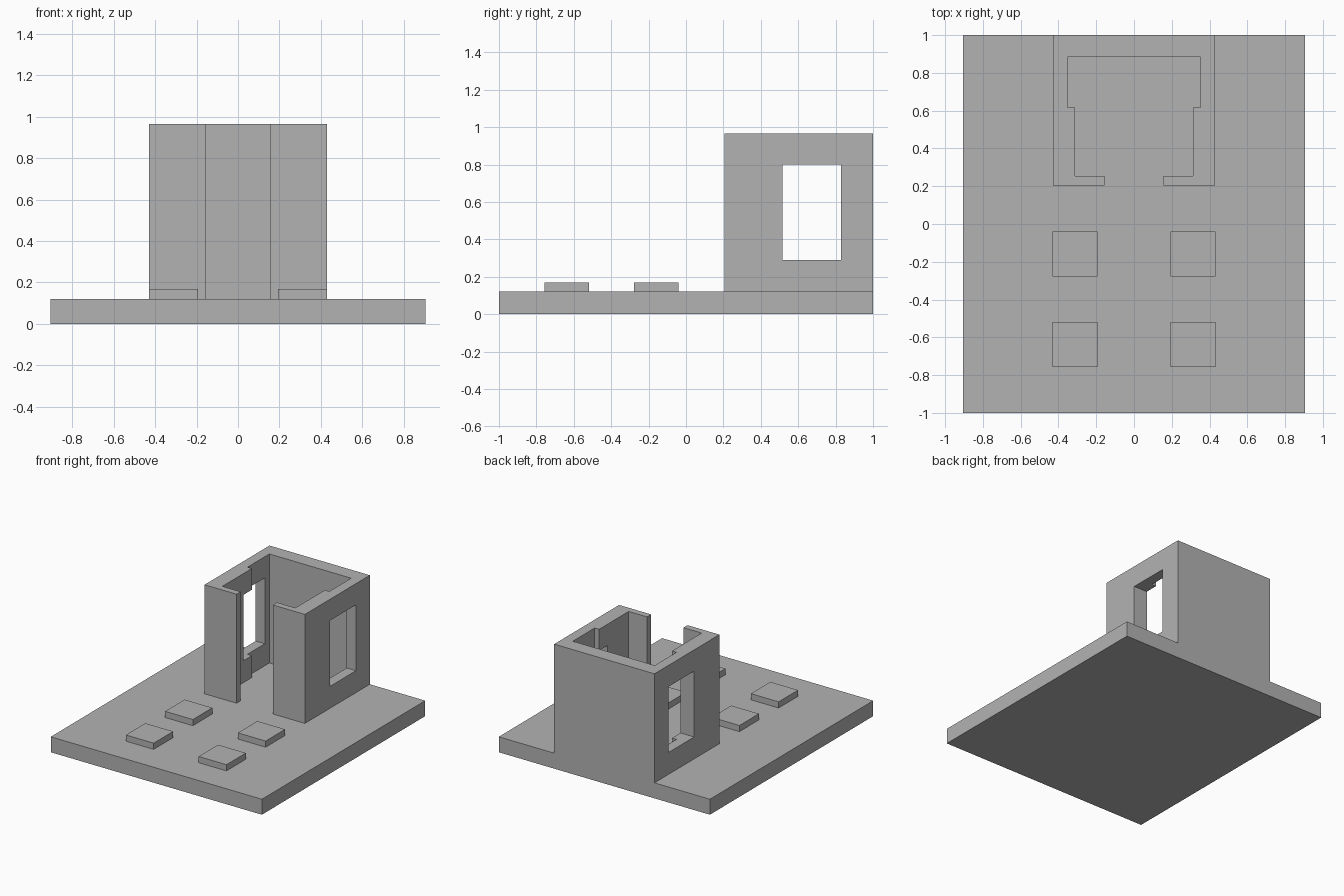
import bpy
import bmesh

cube = bpy.data.objects.get("Cube")
if cube:
    bpy.data.objects.remove(cube, do_unlink=True)

grey = bpy.data.materials.new("plain grey")
grey.use_nodes = True
COLOUR = (0.45, 0.45, 0.45, 1)
grey.diffuse_color = COLOUR
grey.node_tree.nodes["Principled BSDF"].inputs["Base Color"].default_value = COLOUR


def prism(name, outline, z0, z1):
    """Extrude a flat outline from z0 up to z1."""
    bm = bmesh.new()
    face = bm.faces.new([bm.verts.new((x, y, z0)) for x, y in outline])
    top = bmesh.ops.extrude_face_region(bm, geom=[face])["geom"]
    for v in top:
        if isinstance(v, bmesh.types.BMVert):
            v.co.z = z1
    bmesh.ops.recalc_face_normals(bm, faces=bm.faces)
    mesh = bpy.data.meshes.new(name)
    bm.to_mesh(mesh)
    bm.free()
    mesh.materials.append(grey)
    obj = bpy.data.objects.new(name, mesh)
    bpy.context.collection.objects.link(obj)
    return obj


def box(name, x0, x1, y0, y1, z0, z1):
    return prism(name, [(x0, y0), (x1, y0), (x1, y1), (x0, y1)], z0, z1)


BASE_TOP, TOWER_TOP = 0.12, 0.965

# Base slab
box("base_slab", -0.905, 0.905, -1, 1, 0, BASE_TOP)

# Open-topped tower: one half of its wall plan, mirrored
half = [(0.43, 1), (0.43, 0.205), (0.156, 0.205), (0.156, 0.255),
        (0.313, 0.255), (0.313, 0.617), (0.351, 0.617), (0.351, 0.885)]
plan = half + [(-x, y) for x, y in reversed(half)]
tower = prism("tower_walls", plan, BASE_TOP, TOWER_TOP)

# Window openings through both side walls
cutter = box("window_cutter", -0.6, 0.6, 0.515, 0.83, 0.29, 0.80)
cutter.hide_render = True
cutter.hide_viewport = True
cut = tower.modifiers.new("windows", "BOOLEAN")
cut.operation = "DIFFERENCE"
cut.solver = "EXACT"
cut.object = cutter

# Four square pads in front of the tower
for row, y in (("rear", -0.158), ("front", -0.638)):
    for side, x in (("left", 0.312), ("right", -0.312)):
        box(f"{row}_{side}_pad", x - 0.119, x + 0.119,
            y - 0.119, y + 0.119, BASE_TOP, 0.168)
